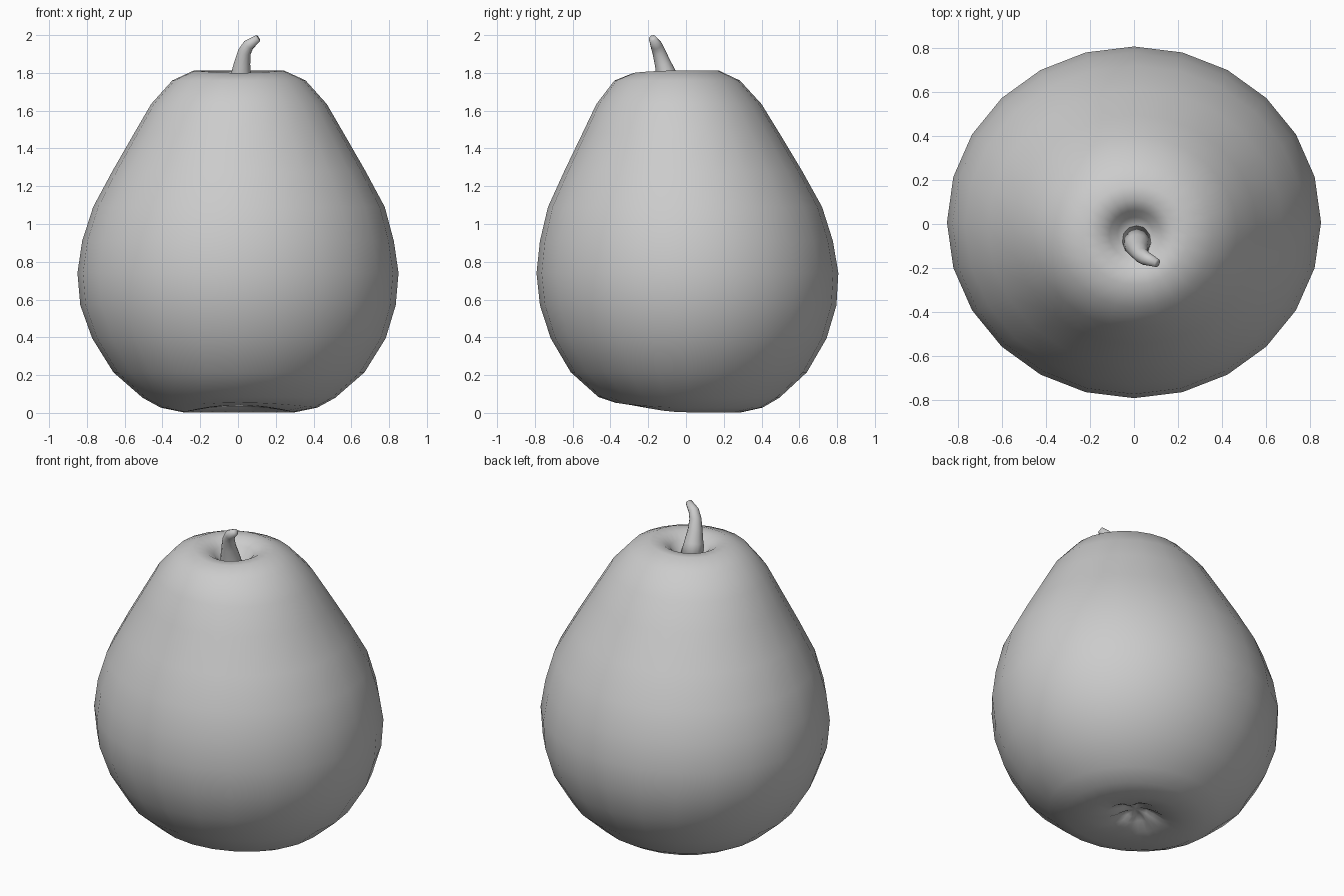
import bpy, bmesh, math
from mathutils import Vector

if "Cube" in bpy.data.objects:
    bpy.data.objects.remove(bpy.data.objects["Cube"])

grey = bpy.data.materials.new("matte grey")
grey.diffuse_color = (0.6, 0.6, 0.6, 1)
grey.use_nodes = True
grey.node_tree.nodes["Principled BSDF"].inputs["Base Color"].default_value = grey.diffuse_color


def circle(radius_x, radius_y, sides):
    """Points of a flat ellipse around the origin."""
    angles = [math.tau * i / sides for i in range(sides)]
    return [Vector((radius_x * math.cos(a), radius_y * math.sin(a), 0)) for a in angles]


def loft(name, rings):
    """Skin a stack of closed rings (bottom to top) and cap both ends."""
    bm = bmesh.new()
    loops = [[bm.verts.new(p) for p in ring] for ring in rings]
    n = len(loops[0])
    for a, b in zip(loops, loops[1:]):
        for i in range(n):
            j = (i + 1) % n
            bm.faces.new((a[i], a[j], b[j], b[i]))
    for loop in (loops[0], loops[-1]):
        tip = bm.verts.new(sum((v.co for v in loop), Vector()) / n)
        for i in range(n):
            bm.faces.new((loop[i], loop[(i + 1) % n], tip))
    bmesh.ops.recalc_face_normals(bm, faces=bm.faces)
    for f in bm.faces:
        f.smooth = True
    mesh = bpy.data.meshes.new(name)
    bm.to_mesh(mesh)
    bm.free()
    mesh.materials.append(grey)
    bpy.context.collection.objects.link(bpy.data.objects.new(name, mesh))


def body_ring(radius, z):
    """Slightly flattened ring, leaning forward with height."""
    lean = 0.015 - 0.065 * max(0, (z - 0.2) / 1.6) ** 2
    ring = []
    for p in circle(radius, radius * 0.94, 24):
        a = math.atan2(p.y, p.x)
        front = max(0, -math.sin(a)) ** 2
        lift = ripple = 0
        if z < 0.2:      # underside is raised at the front and puckered in the middle
            lift = 0.043 * math.exp(-((radius - 0.33) / 0.12) ** 2)
            ripple = 0.011 if 0.05 < radius < 0.12 else 0
        elif z > 1.77:   # top lip dips at the front
            lift = -0.012
        ring.append(p + Vector((0.005 * (radius < 0.8), lean,
                                z + lift * front + ripple * math.cos(5 * a))))
    return ring


# Fruit body: radius and height, from the hollow below to the dimple on top
profile = [
    (.03, .08), (.07, .075), (.11, .055), (.18, .025), (.295, .003),
    (.415, .028), (.51, .08), (.665, .215), (.777, .395), (.835, .57),
    (.85, .74), (.825, .91), (.772, 1.09), (.67, 1.28), (.555, 1.48),
    (.465, 1.635), (.353, 1.76), (.24, 1.812), (.17, 1.808),
    (.117, 1.775), (.08, 1.725), (.035, 1.70),
]
loft("fruit_body", [body_ring(r, z) for r, z in profile])

# Bent stem: x, y, z and radius along its path
path = [
    (.012, -.075, 1.69, .070), (.015, -.100, 1.78, .056),
    (.022, -.123, 1.85, .043), (.034, -.143, 1.91, .035),
    (.056, -.158, 1.948, .031), (.106, -.178, 1.984, .019),
]
points = [Vector(p[:3]) for p in path]
rings = []
for k, p in enumerate(points):
    along = points[min(k + 1, len(points) - 1)] - points[max(k - 1, 0)]
    turn = Vector((0, 0, 1)).rotation_difference(along)
    rings.append([p + turn @ c for c in circle(path[k][3], path[k][3], 12)])
loft("stem", rings)
